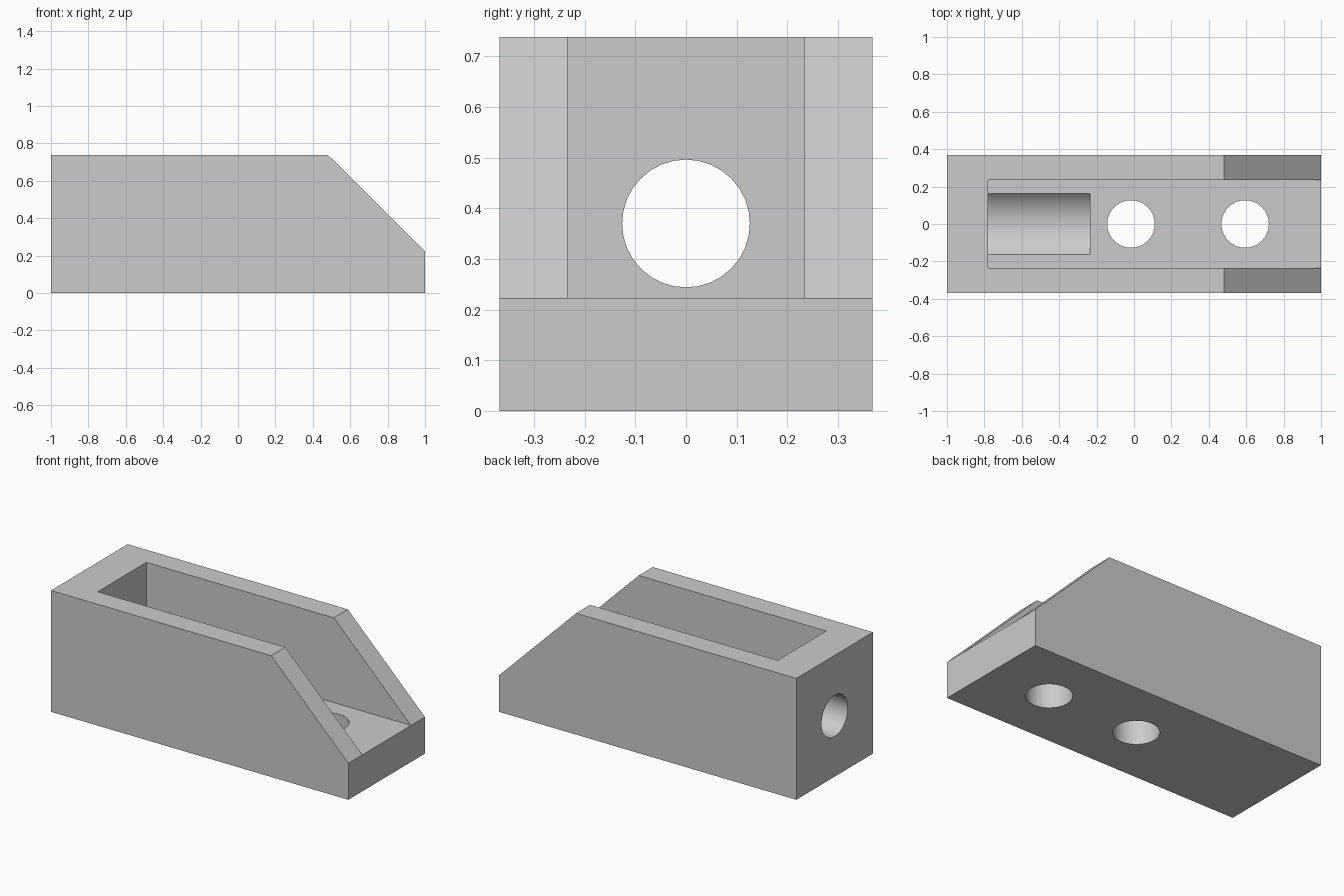
import bpy
import bmesh
from math import pi, radians
from mathutils import Matrix, Vector

if "Cube" in bpy.data.objects:
    bpy.data.objects.remove(bpy.data.objects["Cube"], do_unlink=True)

HALF_WIDTH, HEIGHT, FLOOR = 0.368, 0.738, 0.222
POCKET_BACK, POCKET_HALF = -0.78, 0.234
BORE_Z, BORE_R = 0.37, 0.126

grey = bpy.data.materials.new("plain grey")
grey.use_nodes = True
colour = (0.6, 0.6, 0.6, 1)
grey.diffuse_color = colour
grey.node_tree.nodes["Principled BSDF"].inputs["Base Color"].default_value = colour


def make_object(name, bm):
    mesh = bpy.data.meshes.new(name)
    bmesh.ops.recalc_face_normals(bm, faces=bm.faces)
    bm.to_mesh(mesh)
    bm.free()
    mesh.materials.append(grey)
    obj = bpy.data.objects.new(name, mesh)
    bpy.context.collection.objects.link(obj)
    return obj


def prism(name, profile, half_width):
    """Extrude an x-z profile across y."""
    bm = bmesh.new()
    face = bm.faces.new([bm.verts.new((x, -half_width, z)) for x, z in profile])
    ext = bmesh.ops.extrude_face_region(bm, geom=[face])["geom"]
    verts = [v for v in ext if isinstance(v, bmesh.types.BMVert)]
    bmesh.ops.translate(bm, verts=verts, vec=(0, 2 * half_width, 0))
    return make_object(name, bm)


def cylinder(name, start, end, radius, sides):
    start, end = Vector(start), Vector(end)
    axis = end - start
    turn = Matrix.Rotation(pi / 2, 4, "Y") if axis.x else Matrix()
    bm = bmesh.new()
    bmesh.ops.create_cone(bm, cap_ends=True, segments=sides, radius1=radius,
                          radius2=radius, depth=axis.length,
                          matrix=Matrix.Translation((start + end) / 2) @ turn)
    return make_object(name, bm)


# Solid block with the sloped front end
body = prism("bracket_body", [(-1, 0), (1, 0), (1, FLOOR), (0.481, HEIGHT), (-1, HEIGHT)],
             HALF_WIDTH)

# Open pocket, round seat in its floor, end bore and two floor holes
cutters = [
    prism("pocket_cutter", [(POCKET_BACK, FLOOR), (1.2, FLOOR), (1.2, 1), (POCKET_BACK, 1)],
          POCKET_HALF),
    cylinder("seat_cutter", (POCKET_BACK, 0, BORE_Z), (-0.235, 0, BORE_Z), 0.221, 64),
    cylinder("bore_cutter", (-1.2, 0, BORE_Z), (-0.6, 0, BORE_Z), BORE_R, 32),
]
for x in (-0.016, 0.594):
    cutters.append(cylinder("floor_hole_cutter", (x, 0, -0.2), (x, 0, 0.4), 0.127, 32))

bpy.context.view_layer.objects.active = body
for cutter in cutters:
    cutter.hide_render = True
    mod = body.modifiers.new(cutter.name, "BOOLEAN")
    mod.operation, mod.solver, mod.object = "DIFFERENCE", "EXACT", cutter
    bpy.ops.object.modifier_apply(modifier=mod.name)
    bpy.data.objects.remove(cutter, do_unlink=True)

# Smooth the round walls, keep the block edges sharp
bpy.ops.object.select_all(action="DESELECT")
body.select_set(True)
bpy.ops.object.shade_smooth_by_angle(angle=radians(30))
